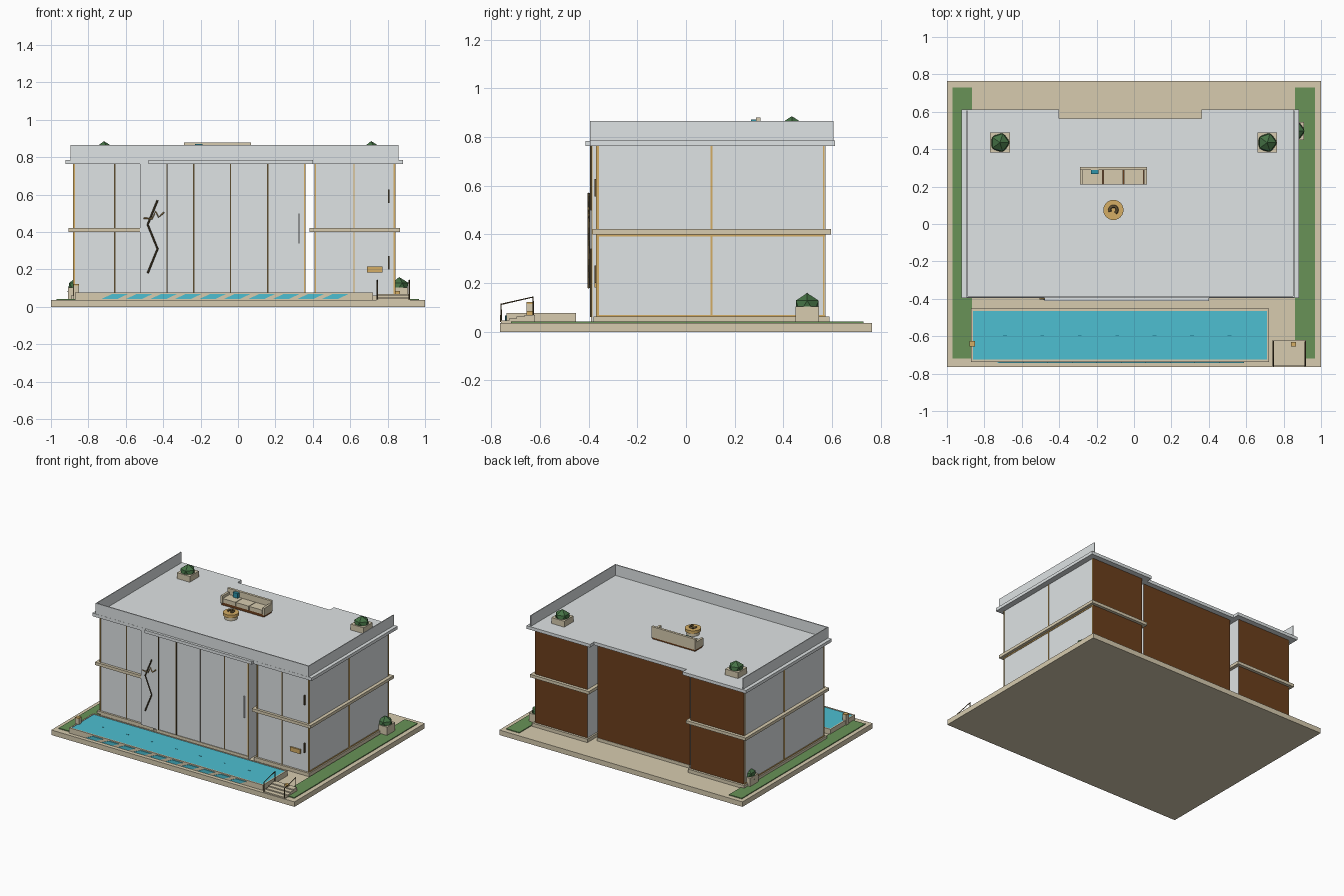
import bpy, bmesh, math
from mathutils import Matrix

if "Cube" in bpy.data.objects:
    bpy.data.objects.remove(bpy.data.objects["Cube"])


def mat(name, r, g, b):
    m = bpy.data.materials.new(name)
    m.diffuse_color = (r, g, b, 1)
    m.use_nodes = True
    m.node_tree.nodes["Principled BSDF"].inputs["Base Color"].default_value = m.diffuse_color
    return m


WHITE = mat("pale wall", .735, .77, .78)
STONE = mat("sand stone", .68, .60, .43)
WATER = mat("pool water", .075, .52, .64)
GRASS = mat("lawn green", .14, .29, .095)
LEAF = mat("leaf green", .06, .17, .06)
WOOD = mat("brown cladding", .15, .05, .012)
GOLD = mat("brass", .66, .42, .13)
DARK = mat("dark bronze", .11, .075, .03)
TEAL = mat("teal cushion", .03, .30, .40)


def finish(name, bm, *mats):
    me = bpy.data.meshes.new(name)
    bmesh.ops.recalc_face_normals(bm, faces=bm.faces)
    bm.to_mesh(me)
    bm.free()
    ob = bpy.data.objects.new(name, me)
    for m in mats:
        me.materials.append(m)
    bpy.context.collection.objects.link(ob)
    return ob


def box(name, x0, x1, y0, y1, z0, z1, *mats, shear=0):
    bm = bmesh.new()
    bmesh.ops.create_cube(bm, size=1)
    for v in bm.verts:
        top = v.co.z > 0
        v.co = (x0 + (v.co.x + .5) * (x1 - x0) + shear * top,
                y0 + (v.co.y + .5) * (y1 - y0), z1 if top else z0)
    ob = finish(name, bm, *mats)
    if len(mats) > 1:  # second material goes on the back face
        for p in ob.data.polygons:
            p.material_index = int(p.normal.y > .9)
    return ob


def prism(name, pts, z0, z1, m):
    bm = bmesh.new()
    f = bm.faces.new([bm.verts.new((x, y, z0)) for x, y in pts])
    r = bmesh.ops.extrude_face_region(bm, geom=[f])
    for v in r["geom"]:
        if isinstance(v, bmesh.types.BMVert):
            v.co.z = z1
    return finish(name, bm, m)


def disc(name, x, y, r, z0, z1, m, n=24):
    bm = bmesh.new()
    bmesh.ops.create_cone(bm, cap_ends=True, segments=n, radius1=r, radius2=r, depth=z1 - z0,
                          matrix=Matrix.Translation((x, y, (z0 + z1) / 2)))
    return finish(name, bm, m)


def rod(name, pts, r, m):
    cu = bpy.data.curves.new(name, "CURVE")
    cu.dimensions = "3D"
    cu.bevel_depth = r
    cu.bevel_resolution = 0
    cu.use_fill_caps = True
    s = cu.splines.new("POLY")
    s.points.add(len(pts) - 1)
    for p, c in zip(s.points, pts):
        p.co = (*c, 1)
    cu.materials.append(m)
    ob = bpy.data.objects.new(name, cu)
    bpy.context.collection.objects.link(ob)


def planter(name, x, y, z, s, h, r):
    box(name + "_box", x - s, x + s, y - s, y + s, z, z + h, STONE)
    bm = bmesh.new()
    bmesh.ops.create_icosphere(bm, subdivisions=1, radius=r,
                               matrix=Matrix.Translation((x, y, z + h)))
    finish(name + "_bush", bm, LEAF)


# Ground slab and lawns
box("ground_slab", -1, 1, -.765, .765, 0, .037, STONE)
box("left_lawn", -.97, -.865, -.72, .73, .03, .043, GRASS)
box("right_lawn", .86, .967, -.72, .73, .03, .043, GRASS)

# Pool with rim, slanted front tiles, ripples and spout
box("pool_wall", -.872, .722, -.737, -.452, .03, .07, STONE)
box("pool_water", -.86, .71, -.725, -.464, .06, .075, WATER)
for x0, x1, y0, y1 in ((-.872, .722, -.737, -.727), (-.872, .722, -.462, -.452),
                       (-.872, -.862, -.737, -.452), (.712, .722, -.737, -.452)):
    box("pool_rim", x0, x1, y0, y1, .065, .077, STONE)
for i in range(10):
    x = -.73 + i * .131
    box("pool_tile", x, x + .085, -.744, -.736, .042, .068, WATER, shear=.055)
for i in range(7):
    x = -.7 + i * .2
    box("water_ripple", x, x + .02, -.598, -.594, .074, .0765, TEAL)
box("pool_spout", -.88, -.85, -.655, -.625, .04, .115, STONE)
box("spout_cap", -.88, -.85, -.655, -.625, .115, .122, GOLD)

# Pool steps and railing
for i in range(4):
    box("pool_step", .74, .92, -.76 + .032 * i, -.62, .037, .046 + .008 * i, STONE)
for x in (.745, .915):
    rod("step_rail", [(x, -.76, .04), (x, -.76, .113), (x, -.628, .143), (x, -.628, .04)],
        .0035, DARK)
box("step_lamp", .84, .865, -.655, -.63, .06, .085, GOLD)

# House wings: pale walls, brown cladding at the back
for side, x0, x1 in (("left", -.88, -.44), ("right", .41, .84)):
    box(side + "_wing", x0, x1, -.365, .573, .037, .77, WHITE, WOOD)
    box(side + "_floor_band", x0 - .027, x1 + .025, -.385, .595, .40, .422, STONE)
    box(side + "_plinth", x0 - .012, x1 + .012, -.38, .59, .037, .062, STONE)
    outer, s = (x0, -1) if x0 < 0 else (x1, 1)
    for y in (-.361, .105, .566):  # side wall frames
        box(side + "_side_mullion", outer - .003, outer + .003, y - .004, y + .004,
            .06, .765, GOLD)
    for z in (.066, .396):
        box(side + "_side_sill", outer - .003, outer + .003, -.365, .573, z - .004, z + .004, GOLD)

# Centre block and entry panel
box("centre_block", -.40, .36, -.385, .527, .037, .77, WHITE, WOOD)
box("entry_panel", -.525, -.38, -.39, -.36, .06, .77, WHITE)
box("centre_plinth", -.40, .36, -.39, .53, .037, .06, STONE)

# Front frames: x, front y, half width, material
for x, y, w, m in ((-.876, -.365, .004, GOLD), (-.66, -.365, .004, DARK),
                   (-.38, -.391, .003, DARK), (-.237, -.385, .004, DARK),
                   (-.04, -.385, .0015, DARK), (.16, -.385, .004, DARK),
                   (.356, -.385, .004, GOLD), (.414, -.365, .004, GOLD),
                   (.62, -.365, .002, GOLD), (.836, -.365, .004, GOLD)):
    box("front_mullion", x - w, x + w, y - .004, y + .002, .06, .765, m)

# Handles, letter box and zigzag door ornament
for z in (.20, .555):
    box("wing_handle", .803, .81, -.375, -.364, z, z + .072, DARK)
box("centre_handle", .323, .329, -.395, -.384, .34, .50, WHITE)
box("letter_box", .69, .772, -.376, -.364, .183, .215, GOLD)
rod("door_ornament", [(-.43, -.4, .57), (-.483, -.4, .44), (-.43, -.4, .31), (-.483, -.4, .18)],
    .005, DARK)
rod("ornament_branch", [(-.505, -.4, .475), (-.46, -.4, .47), (-.44, -.4, .51),
                        (-.425, -.4, .48), (-.395, -.4, .505)], .004, GOLD)

# Roof slab with a notch at the back, front canopy and parapet
prism("roof_slab", [(-.922, -.395), (.883, -.395), (.883, .613), (.36, .613), (.36, .565),
                    (-.40, .565), (-.40, .613), (-.922, .613)], .763, .786, WHITE)
box("front_canopy", -.478, .402, -.413, -.39, .763, .785, WHITE)
for x0, x1, y0, y1 in ((-.895, .857, -.394, -.386), (-.895, -.889, -.39, .606),
                       (.851, .857, -.39, .606)):
    box("parapet", x0, x1, y0, y1, .785, .866, WHITE)

# Planters on the roof and beside the house
planter("left_roof_planter", -.717, .435, .785, .053, .045, .056)
planter("right_roof_planter", .712, .435, .785, .053, .045, .056)
planter("left_garden_planter", -.862, .498, .042, .048, .062, .055)
planter("right_garden_planter", .862, .498, .042, .048, .062, .055)

# Sofa
box("sofa_base", -.285, .065, .212, .30, .785, .808, WOOD)
box("sofa_back", -.29, .07, .288, .306, .80, .88, STONE)
for x in (-.29, .053):
    box("sofa_arm", x, x + .017, .21, .29, .80, .855, STONE)
for i in range(3):
    x = -.272 + i * .109
    box("sofa_seat", x, x + .104, .21, .288, .806, .836, STONE)
box("sofa_cushion", -.23, -.19, .268, .288, .836, .872, TEAL)

# Fire table with a curved ornament
disc("table_foot", -.11, .075, .045, .785, .81, STONE)
disc("table_top", -.11, .075, .054, .81, .832, GOLD)
rod("table_ornament", [(-.11 + .02 * math.cos(a), .075 + .02 * math.sin(a), .838)
                       for a in [math.radians(-60 + 30 * k) for k in range(10)]], .008, DARK)
